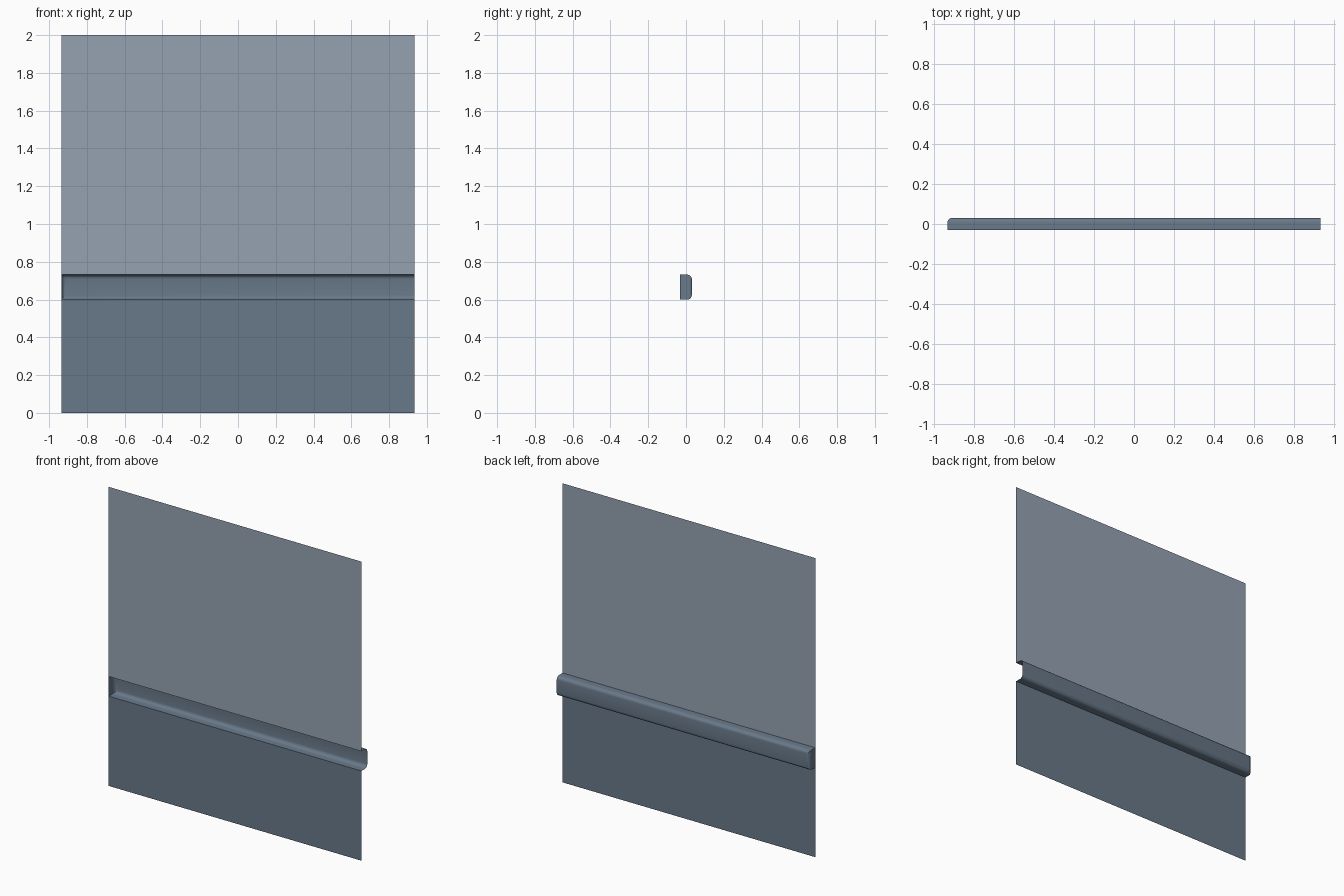
import bpy, bmesh, math

if "Cube" in bpy.data.objects:
    bpy.data.objects.remove(bpy.data.objects["Cube"])

W = 0.935               # half width
F, B = -0.031, 0.031    # front sheet plane and back of the channel
Z0, Z1 = 0.60, 0.732    # channel bottom and top


def material(name, rgb):
    m = bpy.data.materials.new(name)
    m.diffuse_color = (*rgb, 1)
    m.use_nodes = True
    m.node_tree.nodes["Principled BSDF"].inputs["Base Color"].default_value = m.diffuse_color
    return m


light = material("pale blue grey", (0.305, 0.365, 0.445))
dark = material("slate blue grey", (0.140, 0.190, 0.250))


def finish(bm, name, mat):
    me = bpy.data.meshes.new(name)
    bm.to_mesh(me)
    bm.free()
    me.materials.append(mat)
    ob = bpy.data.objects.new(name, me)
    bpy.context.collection.objects.link(ob)
    return ob


def sheet(name, z0, z1, mat):
    bm = bmesh.new()
    bm.faces.new([bm.verts.new((x, F, z)) for x, z in
                  ((-W, z0), (W, z0), (W, z1), (-W, z1))])
    return finish(bm, name, mat)


# Flat panels above and below the recess
sheet("upper_panel", Z1, 2.0, light)
sheet("lower_panel", 0.0, Z0, dark)

# Recessed channel: open at the front and right, rounded along the back
bm = bmesh.new()
bmesh.ops.create_cube(bm, size=1)
for v in bm.verts:
    v.co = (v.co.x * 2 * W, v.co.y * (B - F), Z0 + (v.co.z + 0.5) * (Z1 - Z0))
back = [e for e in bm.edges if all(v.co.y > 0 for v in e.verts)
        and not all(v.co.x > 0 for v in e.verts)]
bmesh.ops.bevel(bm, geom=back, offset=0.024, offset_type='OFFSET',
                segments=5, profile=0.5, affect='EDGES')
bm.normal_update()
gone = [f for f in bm.faces if f.normal.y < -0.99 or f.normal.x > 0.99]
bmesh.ops.delete(bm, geom=gone, context='FACES')
bmesh.ops.reverse_faces(bm, faces=bm.faces[:])   # recess faces the front
channel = finish(bm, "recessed_channel", dark)
channel.data.shade_smooth()
channel.data.set_sharp_from_angle(angle=math.radians(35))
